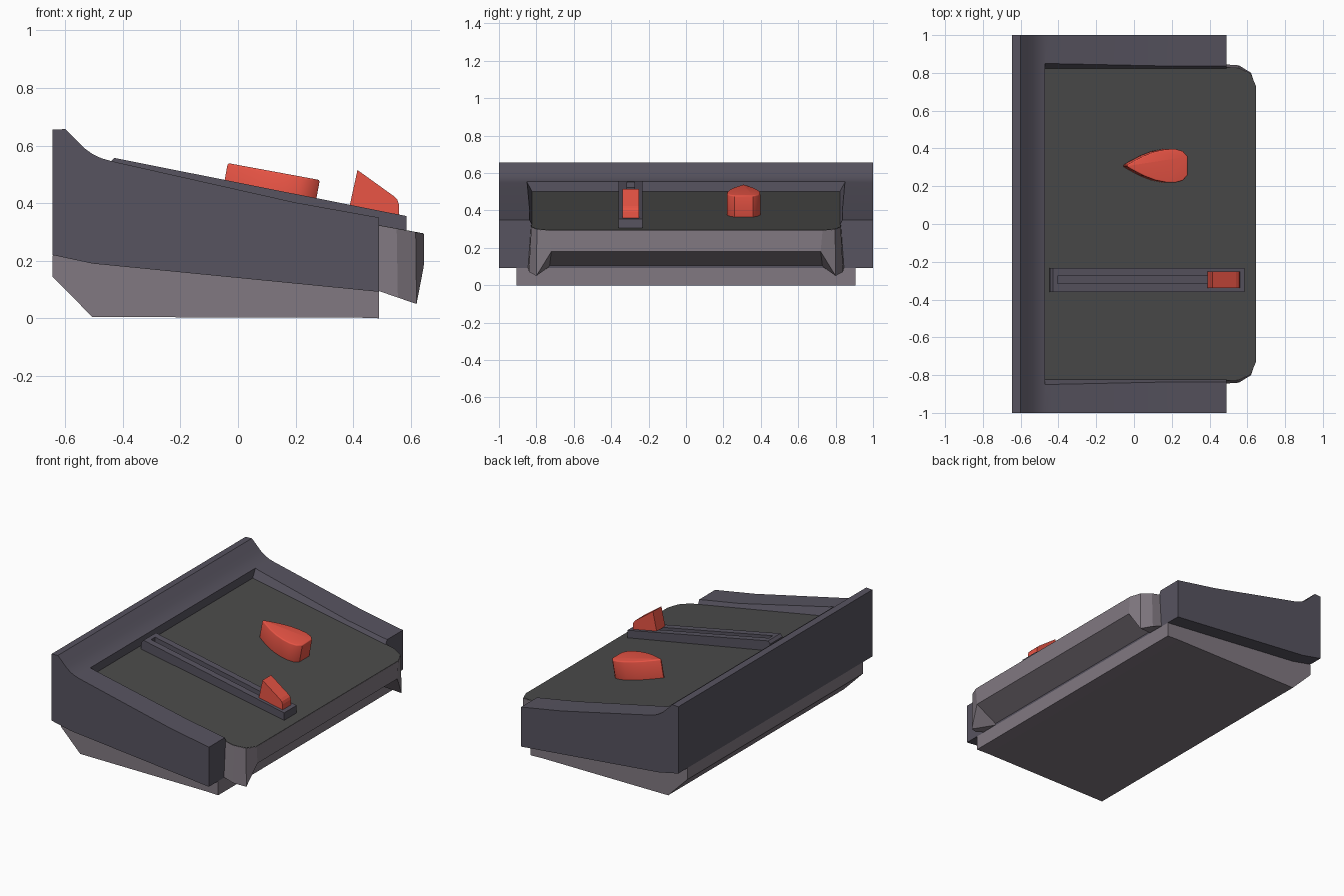
import bpy, bmesh, math

if "Cube" in bpy.data.objects:
    bpy.data.objects.remove(bpy.data.objects["Cube"])

SLOPE = 0.184
def panel_z(x):
    return 0.50 - SLOPE * (x + 0.47)

def material(name, rgb):
    m = bpy.data.materials.new(name)
    m.diffuse_color = (*rgb, 1)
    m.use_nodes = True
    m.node_tree.nodes["Principled BSDF"].inputs["Base Color"].default_value = m.diffuse_color
    return m

SHELL = material("shell_grey", (0.095, 0.087, 0.115))
BASE = material("base_grey", (0.22, 0.19, 0.22))
PANEL = material("panel_dark", (0.07, 0.07, 0.068))
RED = material("control_red", (0.82, 0.09, 0.06))

def mesh_object(name, verts, faces, mat):
    bm = bmesh.new()
    vs = [bm.verts.new(v) for v in verts]
    for f in faces:
        bm.faces.new([vs[i] for i in f])
    bmesh.ops.recalc_face_normals(bm, faces=bm.faces[:])
    me = bpy.data.meshes.new(name)
    bm.to_mesh(me)
    bm.free()
    ob = bpy.data.objects.new(name, me)
    bpy.context.collection.objects.link(ob)
    me.materials.append(mat)
    return ob

def loft(name, a, b, mat):
    n = len(a)
    faces = [range(n), range(n, 2 * n)]
    faces += [(i, (i + 1) % n, n + (i + 1) % n, n + i) for i in range(n)]
    return mesh_object(name, a + b, faces, mat)

def side_prism(name, profile, y0, y1, mat):
    return loft(name, [(x, y0, z) for x, z in profile],
                [(x, y1, z) for x, z in profile], mat)

def activate(ob):
    bpy.ops.object.select_all(action='DESELECT')
    ob.select_set(True)
    bpy.context.view_layer.objects.active = ob

def smooth(ob, degrees=30):
    activate(ob)
    bpy.ops.object.shade_smooth_by_angle(angle=math.radians(degrees))

def cut(ob, cutter):
    cutter.hide_render = True
    mod = ob.modifiers.new("cut", 'BOOLEAN')
    mod.operation = 'DIFFERENCE'
    mod.solver = 'EXACT'
    mod.object = cutter
    activate(ob)
    bpy.ops.object.modifier_apply(modifier=mod.name)
    bpy.data.objects.remove(cutter)

# Outer shell: raised back wall curving into sloping side rails
shell = side_prism("outer_shell", [
    (-0.645, 0.655), (-0.6, 0.657), (-0.565, 0.622), (-0.535, 0.592),
    (-0.505, 0.570), (-0.475, 0.556), (-0.44, 0.546), (0.20, 0.402),
    (0.49, 0.35), (0.49, 0.092), (-0.505, 0.19), (-0.645, 0.22)], -1, 1, SHELL)

# Tapered recess between the rails
def recess_loop(dz, w):
    return [(x, s * w, panel_z(x) + dz)
            for x, s in ((-0.47, -1), (0.7, -1), (0.7, 1), (-0.47, 1))]
cut(shell, loft("recess_cutter", recess_loop(-0.01, 0.818), recess_loop(0.10, 0.874), SHELL))
smooth(shell, 25)

# Lower base with slanted back
side_prism("lower_base", [
    (-0.643, 0.23), (-0.645, 0.145), (-0.505, 0.004), (0.40, 0.003), (0.49, 0),
    (0.49, 0.092), (-0.50, 0.20)], -0.905, 0.905, BASE)

# Dark sloping control panel with clipped front corners
half = [(-0.475, 0.824), (0.49, 0.828), (0.55, 0.825), (0.615, 0.795), (0.645, 0.73)]
outline = half + [(x, -y) for x, y in reversed(half)]
loft("control_panel", [(x, y, panel_z(x)) for x, y in outline],
     [(x, y, panel_z(x) - 0.012) for x, y in outline], PANEL)

# Front lip: hanging corner skirts with an undercut between them
top = [(x, y, panel_z(x) - 0.002) for x, y in
       [(0.48, 0.829), (0.551, 0.827), (0.617, 0.797), (0.646, 0.73)]]
low = [(0.48, 0.845, 0.098), (0.555, 0.84, 0.072), (0.62, 0.80, 0.05),
       (0.645, 0.72, 0.18), (0.48, 0.73, 0.10)]
verts = top + low
verts += [(x, -y, z) for x, y, z in verts]
one_side = [(0, 1, 5, 4), (1, 2, 6, 5), (2, 3, 7, 6), (4, 5, 8), (5, 6, 8), (6, 7, 8), (0, 4, 8)]
faces = one_side + [tuple(i + 9 for i in f) for f in one_side]
faces += [(3, 12, 16, 7), (7, 16, 17, 8), (0, 8, 17, 9), (0, 1, 2, 3, 12, 11, 10, 9)]
mesh_object("front_lip", verts, faces, BASE)

# Slider track with a long groove
def track_z(x):
    return 0.557 - 0.199 * (x + 0.43)
track = side_prism("slider_track", [
    (-0.45, 0.47), (-0.445, 0.54), (-0.43, 0.557), (0.585, 0.355), (0.585, 0.29)],
    -0.36, -0.232, SHELL)
cut(track, side_prism("groove_cutter", [
    (-0.405, track_z(-0.405) - 0.03), (-0.405, 0.7), (0.42, 0.7),
    (0.42, track_z(0.42) - 0.03)], -0.316, -0.276, SHELL))

# Slider handle wedge
side_prism("slider_handle", [
    (0.388, 0.392), (0.415, 0.515), (0.54, 0.425), (0.553, 0.412),
    (0.559, 0.395), (0.56, 0.358)], -0.34, -0.252, RED)

# Teardrop pointer knob, tilted with the panel
side = [(-0.02, 0.022), (0.04, 0.053), (0.10, 0.076), (0.16, 0.088),
        (0.21, 0.089), (0.25, 0.078), (0.275, 0.05)]
drop = [(-0.05, 0.004)] + side
drop += [(x, -y) for x, y in reversed(drop)]
cx = 0.15
knob = loft("pointer_knob", [(x - cx, y, -0.01) for x, y in drop],
            [(x - cx, y, 0.117) for x, y in drop], RED)
knob.location = (cx - 0.01, 0.308, panel_z(cx - 0.01))
knob.rotation_euler = (0, math.atan(SLOPE), 0)
bev = knob.modifiers.new("soft_top", 'BEVEL')
bev.width = 0.012
bev.segments = 3
bev.limit_method = 'ANGLE'
bev.angle_limit = math.radians(60)
activate(knob)
bpy.ops.object.modifier_apply(modifier=bev.name)
smooth(knob, 40)
